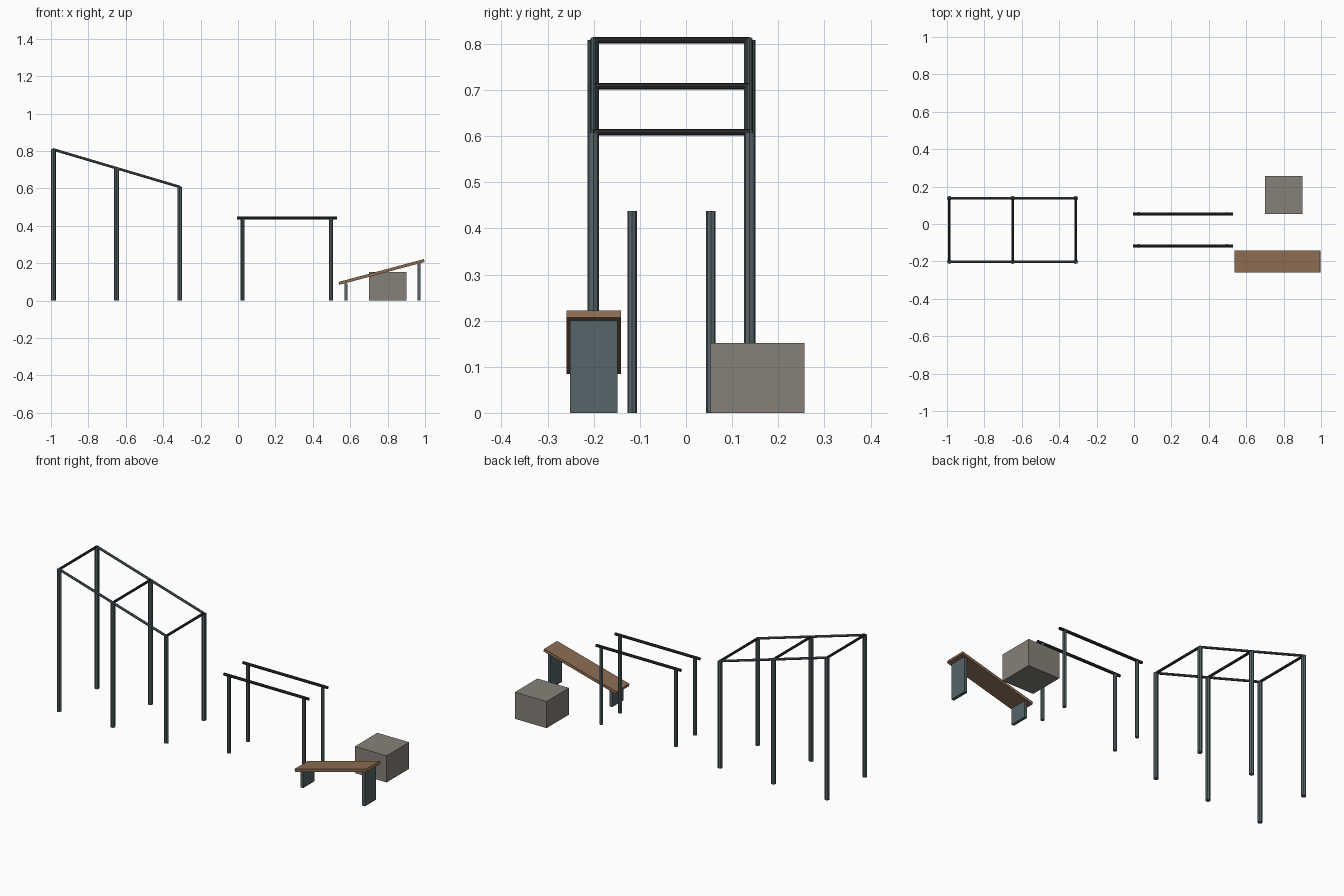
import bpy
import math
from mathutils import Vector

if "Cube" in bpy.data.objects:
    bpy.data.objects.remove(bpy.data.objects["Cube"])


def material(name, rgb):
    m = bpy.data.materials.new(name)
    m.diffuse_color = (*rgb, 1)
    m.use_nodes = True
    m.node_tree.nodes["Principled BSDF"].inputs["Base Color"].default_value = m.diffuse_color
    return m


STEEL = material("grey steel", (0.092, 0.128, 0.140))
DARK = material("dark metal", (0.028, 0.028, 0.031))
WOOD = material("brown wood", (0.26, 0.15, 0.085))
STONE = material("warm grey", (0.24, 0.22, 0.19))


def tube(name, a, b, radius, mat, cap='NGON'):
    """Eight-sided bar from point a to point b."""
    a, b = Vector(a), Vector(b)
    bpy.ops.mesh.primitive_cylinder_add(vertices=8, radius=radius, depth=(b - a).length,
                                        end_fill_type=cap, location=(a + b) / 2)
    ob = bpy.context.object
    ob.rotation_euler = (b - a).to_track_quat('Z', 'Y').to_euler()
    ob.name = name
    ob.data.materials.append(mat)
    return ob


def box(name, centre, size, mat, tilt=0):
    bpy.ops.mesh.primitive_cube_add(size=1, location=centre, rotation=(0, tilt, 0))
    ob = bpy.context.object
    ob.name = name
    ob.scale = size
    ob.data.materials.append(mat)
    return ob


# Sloping overhead frame: three pairs of posts, cross bars and two side rails
frame = [(-0.987, 0.808), (-0.649, 0.708), (-0.312, 0.608)]
front_y, back_y = -0.201, 0.138
for x, z in frame:
    for y in (front_y, back_y):
        tube("frame_post", (x, y, 0), (x, y, z), 0.0128, STEEL)
    tube("frame_cross_bar", (x, front_y, z), (x, back_y, z), 0.007, DARK)
for y in (front_y, back_y):
    (x0, z0), (x1, z1) = frame[0], frame[-1]
    tube("frame_side_rail", (x0, y, z0), (x1, y, z1), 0.007, STEEL)

# Parallel bars: two rails on two posts each
for y in (-0.117, 0.054):
    for x in (0.025, 0.497):
        tube("parallel_post", (x, y, 0), (x, y, 0.438), 0.0103, STEEL)
    tube("parallel_rail", (-0.006, y, 0.441), (0.529, y, 0.441), 0.0082, DARK, 'NOTHING')

# Inclined bench: tilted plank on a short and a tall slab leg
box("bench_plank", (0.768, -0.2, 0.153), (0.472, 0.118, 0.016), WOOD, -math.radians(15))
for x, h in ((0.578, 0.092), (0.968, 0.202)):
    box("bench_leg", (x, -0.2, h / 2), (0.017, 0.102, h), STEEL)

# Jump box
box("jump_box", (0.80, 0.155, 0.076), (0.2, 0.203, 0.152), STONE)
